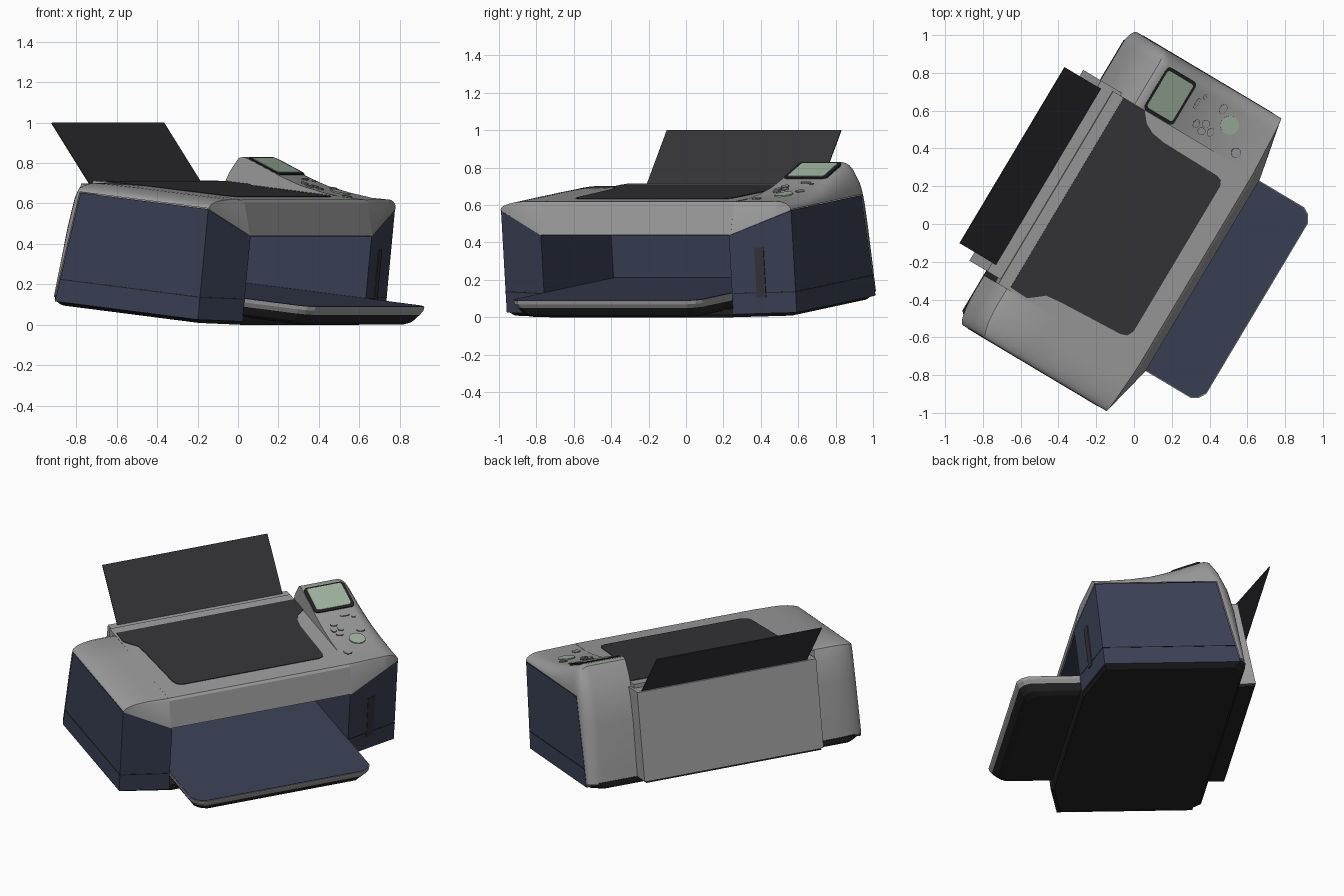
import bpy, bmesh, math
from mathutils import Matrix

if "Cube" in bpy.data.objects:
    bpy.data.objects.remove(bpy.data.objects["Cube"])

# The machine is modelled square-on, then leaned forward and turned
POSE = Matrix.Rotation(math.radians(59.2), 4, 'Z') @ Matrix.Rotation(math.radians(6.3), 4, 'X')


def material(name, rgb):
    m = bpy.data.materials.new(name)
    m.diffuse_color = (*rgb, 1)
    m.use_nodes = True
    m.node_tree.nodes["Principled BSDF"].inputs["Base Color"].default_value = m.diffuse_color
    return m


GREY = material("warm_grey", (0.33, 0.33, 0.33))
BLUE = material("slate_blue", (0.043, 0.053, 0.093))
DARK = material("charcoal", (0.035, 0.035, 0.040))
BLACK = material("black", (0.018, 0.018, 0.019))
GREEN = material("pale_green", (0.36, 0.47, 0.36))


def finish(name, bm, mat, smooth=None):
    bmesh.ops.recalc_face_normals(bm, faces=bm.faces)
    me = bpy.data.meshes.new(name)
    bm.to_mesh(me)
    bm.free()
    me.materials.append(mat)
    if smooth:
        me.polygons.foreach_set("use_smooth", [True] * len(me.polygons))
        me.set_sharp_from_angle(angle=math.radians(smooth))
    me.transform(POSE)
    ob = bpy.data.objects.new(name, me)
    bpy.context.collection.objects.link(ob)
    return ob


def loft(name, rings, mat, cap=(True, True), smooth=None):
    """Skin closed rings of equal length."""
    bm = bmesh.new()
    vs = [[bm.verts.new(p) for p in r] for r in rings]
    n = len(rings[0])
    for a, b in zip(vs, vs[1:]):
        for i in range(n):
            j = (i + 1) % n
            bm.faces.new((a[i], a[j], b[j], b[i]))
    if cap[0]:
        bm.faces.new(vs[0])
    if cap[1]:
        bm.faces.new(vs[-1])
    return finish(name, bm, mat, smooth)


def prism(name, outline, z0, z1, mat):
    """Upright prism; heights are numbers or functions of (x, y)."""
    h = lambda z, p: z(*p) if callable(z) else z
    return loft(name, [[(*p, h(z, p)) for p in outline] for z in (z0, z1)], mat)


def box(name, x0, x1, y0, y1, z0, z1, mat):
    return prism(name, [(x0, y0), (x1, y0), (x1, y1), (x0, y1)], z0, z1, mat)


def rounded(x0, x1, y0, y1, r, seg=4):
    pts = []
    for k, (cx, cy) in enumerate([(x1 - r, y1 - r), (x0 + r, y1 - r), (x0 + r, y0 + r), (x1 - r, y0 + r)]):
        for i in range(seg + 1):
            a = math.pi / 2 * (k + i / seg)
            pts.append((cx + r * math.cos(a), cy + r * math.sin(a)))
    return pts


def disc(cx, cy, rx, ry, n=20):
    return [(cx + rx * math.cos(2 * math.pi * i / n), cy + ry * math.sin(2 * math.pi * i / n)) for i in range(n)]


def side_back(z):
    """Rear edge of the blue side panels, leaning forward with height."""
    return .51 - .085 * (z - .08) / .53


# End caps: side profile (y, z) swept outwards and rounded over the side
FRONT = [(-.40, .487), (-.35, .648), (-.335, .659)]
BACK = [(.505, .58), (.53, .44), (.555, .08)]
LEFT_PROFILE = FRONT + [(-.1, .66), (.2, .66), (.44, .658), (.475, .642)] + BACK
RIGHT_PROFILE = FRONT + [(-.22, .657), (-.095, .668), (.037, .688), (.10, .704), (.171, .725), (.28, .7615),
                         (.36, .788), (.385, .793), (.41, .785), (.455, .71)] + BACK


def end_cap(name, profile, xin, xflat, xout):
    rings = []
    stations = [(xin, 0)]
    for i in range(9):
        a = math.pi / 2 * i / 8
        stations.append((xflat + (xout - xflat) * math.sin(a), 1 - math.cos(a)))
    for x, f in stations:
        lin = (x - xin) / (xout - xin)
        ring = []
        for i, (y, z) in enumerate(profile):
            tz = .61 if i == 0 else min(z, .614)
            ty = max(-.318, min(side_back(tz) + .005, y))
            u, w = (lin if i < 3 else f), (lin if i == 0 else f)
            ring.append((x, y + (ty - y) * u, z + (tz - z) * w))
        rings.append(ring)
    loft(name, rings, GREY, (True, False), 35)


end_cap("left_end_cap", LEFT_PROFILE, -.64, -.74, -.925)
end_cap("right_control_housing", RIGHT_PROFILE, .545, .79, .88)

# Blue lower side bodies with a dark seam line
for side, xin, xout in (("left", -.635, -.925), ("right", .535, .88)):
    s = 1 if xout > 0 else -1
    plan = lambda back: [(xin, -.40), (xout, -.315), (xout, back), (xin, back)]
    top = lambda x: .485 + .125 * (x - xin) / (xout - xin)
    loft(side + "_side_body", [[(x, y, .06) for x, y in plan(side_back(.06))],
                               [(x, y, top(x)) for x, y in plan(side_back(.61))]], BLUE)
    prism(side + "_seam", [(xin + .01 * s, -.399), (xout + .002 * s, -.3165), (xout + .002 * s, .495),
                           (xin + .01 * s, .495)], .169, .174, BLACK)

# Vent slot on the right front face
prism("vent", [(.67, -.371), (.72, -.3585), (.72, -.34), (.67, -.34)], .147, .415, DARK)

# Centre cover and its dark lid panel
cover = FRONT[:2] + [(-.335, .66), (.53, .66), (.53, .487)]
loft("scanner_cover", [[(x, y, z) for y, z in cover] for x in (-.64, .547)], GREY)
lid = [(-.623, .465), (.547, .465), (.547, .335), (.49, .288), (.463, .235), (.451, .16), (.445, -.175),
       (.434, -.205), (.405, -.218), (-.49, -.218), (-.525, -.20), (-.537, -.165), (-.555, .20),
       (-.564, .28), (-.598, .322), (-.627, .36)]
prism("lid_panel", lid, .65, .664, DARK)

# Rear feeder with leaning back, and paper support
feeder = [(.40, .085), (.662, .085), (.612, .635), (.40, .635)]
loft("rear_feeder", [[(x, y, z) for y, z in feeder] for x in (-.613, .563)], GREY)
loft("paper_support", [[(x, .586, .63), (x, .843, .913), (x, .847, .909), (x, .59, .626)]
                       for x in (-.56, .525)], DARK)

# Blue lining of the output opening
box("opening_back", -.636, .536, .33, .41, .07, .488, BLUE)
box("opening_ceiling", -.636, .536, -.39, .34, .483, .489, BLUE)

# Black base, chamfered underneath, with a strip under the feeder
base = [(-.635, -.40), (-.92, -.312), (-.92, .50), (-.86, .56), (.81, .56), (.875, .50), (.875, -.312), (.535, -.40)]
loft("base", [[(-.02 + (x + .02) * k, y * k, z) for x, y in base]
              for z, k in ((.042, .96), (.06, .99), (.088, .998))], BLACK)
box("feeder_base", -.60, .55, .50, .655, .072, .088, BLACK)


# Output tray: blue top, grey rim, black underside
def tray(inset):
    x0, x1, y0 = -.637 + inset, .537 - inset, -.775 + inset
    return [(x0, .34), (x0, y0 + .06), (x0 + .02, y0 + .025), (x0 + .06, y0),
            (x1 - .06, y0), (x1 - .02, y0 + .025), (x1, y0 + .06), (x1, .34)]


def tray_layer(name, layers, mat):
    loft(name, [[(*p, z) for p in tray(i)] for i, z in layers], mat)


tray_layer("tray_top", [(.004, .170), (.004, .176)], BLUE)
tray_layer("tray_rim", [(0, .173), (.002, .155), (.014, .133)], GREY)
tray_layer("tray_underside", [(.014, .133), (.04, .095), (.07, .078)], BLACK)


# Control panel parts follow the housing surface
def surf(lift):
    pts = RIGHT_PROFILE[2:11]

    def z(x, y):
        for (ya, za), (yb, zb) in zip(pts, pts[1:]):
            if y <= yb:
                return za + (zb - za) * (y - ya) / (yb - ya) + lift
        return pts[-1][1] + lift
    return z


prism("screen_frame", rounded(.548, .812, .172, .362, .025), surf(-.01), surf(.006), BLACK)
prism("screen", rounded(.567, .793, .186, .350, .015), surf(0), surf(.009), GREEN)
prism("main_button", disc(.708, -.095, .05, .05), surf(-.01), surf(.006), GREEN)
buttons = [(.625, .065, .022, .016), (.605, .02, .018, .02), (.65, .02, .018, .02), (.625, -.025, .022, .016),
           (.765, -.02, .025, .018), (.60, -.2, .025, .025), (.72, .12, .03, .008), (.77, .10, .012, .008)]
for i, (x, y, rx, ry) in enumerate(buttons):
    prism(f"button_rim_{i}", disc(x, y, rx + .002, ry + .002), surf(-.01), surf(.001), DARK)
    prism(f"button_{i}", disc(x, y, rx, ry), surf(-.01), surf(.005), GREY)
